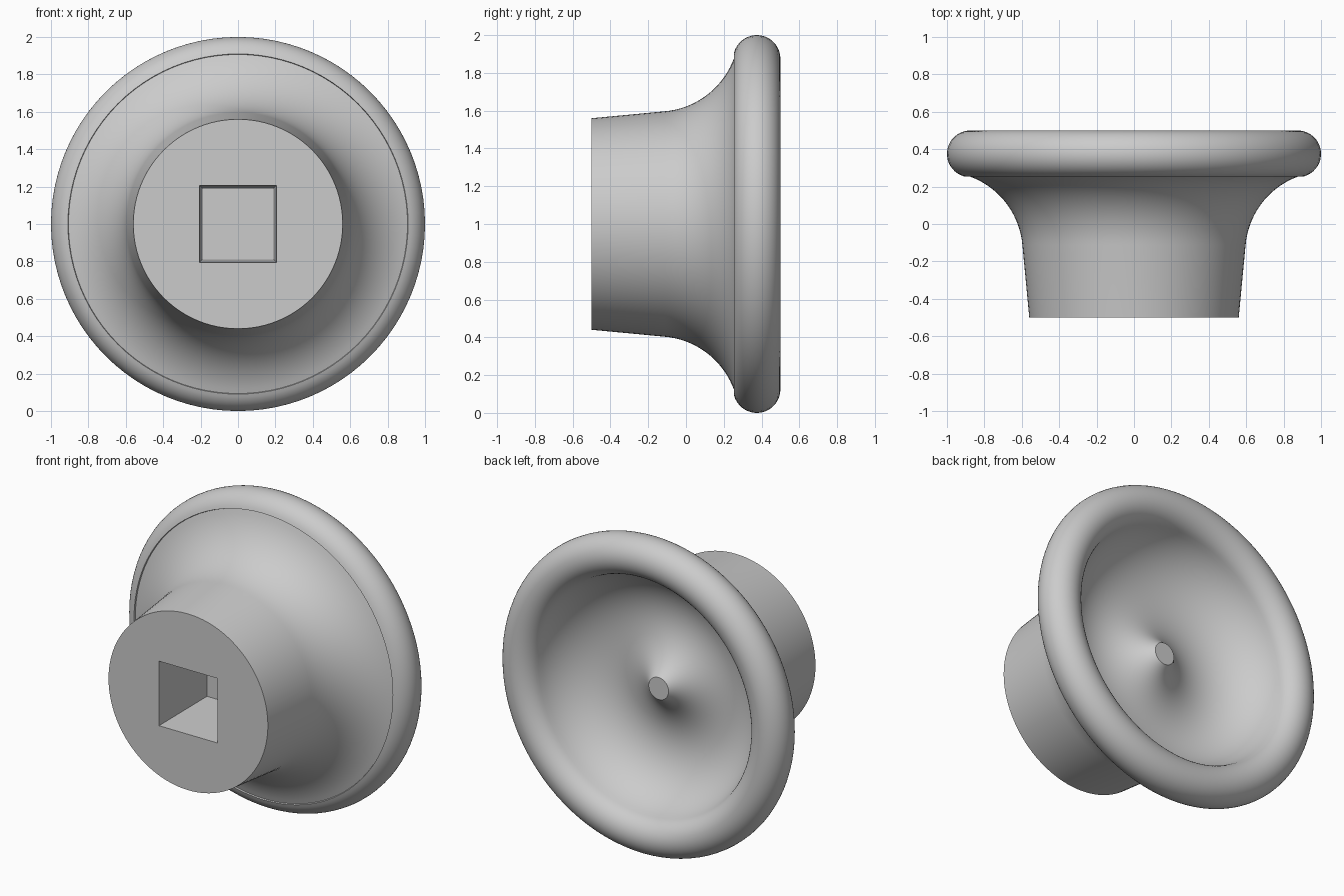
import bpy
import bmesh
from math import sin, cos, pi, radians, atan2

cube = bpy.data.objects.get("Cube")
if cube:
    bpy.data.objects.remove(cube)

SEGMENTS = 96
FRONT = -0.5
RIM_R, RIM_Y, TUBE = 0.875, 0.375, 0.125


def arc(cr, cy, radius, start, end, steps):
    """Points (radius, y) along a circular arc."""
    angles = [start + (end - start) * i / steps for i in range(steps + 1)]
    return [(cr + radius * cos(a), cy + radius * sin(a)) for a in angles]


# Profile: tapered stem, flared neck, rounded rim, then dish up to a centre peak
peak_r, peak_y = 0.07, 0.275
tilt = radians(14)
dr, dy = RIM_R - peak_r, RIM_Y - peak_y
reach = (dr * dr + dy * dy - TUBE * TUBE) / (2 * (dr * cos(tilt) - dy * sin(tilt) - TUBE))
dish_r, dish_y = RIM_R - reach * cos(tilt), RIM_Y + reach * sin(tilt)
peak_angle = atan2(peak_y - dish_y, peak_r - dish_r)

profile = [(0.56, FRONT)]
profile += arc(1.025, -0.15, 0.43, radians(175), radians(106), 18)
profile += arc(RIM_R, RIM_Y, TUBE, radians(-74), pi - tilt, 28)
profile += arc(dish_r, dish_y, reach - TUBE, -tilt, peak_angle, 28)[1:]

# Turn the profile around the y axis
bm = bmesh.new()
rings = []
for r, y in profile:
    turns = [2 * pi * i / SEGMENTS for i in range(SEGMENTS)]
    rings.append([bm.verts.new((r * cos(a), y, 1 + r * sin(a))) for a in turns])


def bridge(a, b):
    n = len(a)
    for i in range(n):
        j = (i + 1) % n
        bm.faces.new((a[i], a[j], b[j], b[i]))


for a, b in zip(rings, rings[1:]):
    bridge(a, b)
bm.faces.new(rings[-1])


# Tapered square socket in the front face
def square(half, y):
    corners = ((-1, -1), (1, -1), (1, 1), (-1, 1))
    return [bm.verts.new((half * x, y, 1 + half * z)) for x, z in corners]


mouth, floor = square(0.205, FRONT), square(0.19, -0.04)
bridge(mouth, floor)
bm.faces.new(floor)

# Flat front face around the socket
edges = [bm.edges.get((loop[i - 1], loop[i]))
         for loop in (rings[0], mouth) for i in range(len(loop))]
bmesh.ops.triangle_fill(bm, use_beauty=True, edges=edges, normal=(0, -1, 0))
bmesh.ops.recalc_face_normals(bm, faces=bm.faces)

mesh = bpy.data.meshes.new("knob")
bm.to_mesh(mesh)
bm.free()
knob = bpy.data.objects.new("knob", mesh)
bpy.context.collection.objects.link(knob)

# Plain grey material
grey = bpy.data.materials.new("light_grey")
grey.use_nodes = True
colour = (0.6, 0.6, 0.6, 1)
grey.diffuse_color = colour
grey.node_tree.nodes["Principled BSDF"].inputs["Base Color"].default_value = colour
mesh.materials.append(grey)

# Smooth shading with crisp socket and stem edges
bpy.ops.object.select_all(action="DESELECT")
knob.select_set(True)
bpy.context.view_layer.objects.active = knob
bpy.ops.object.shade_smooth_by_angle(angle=radians(30))
